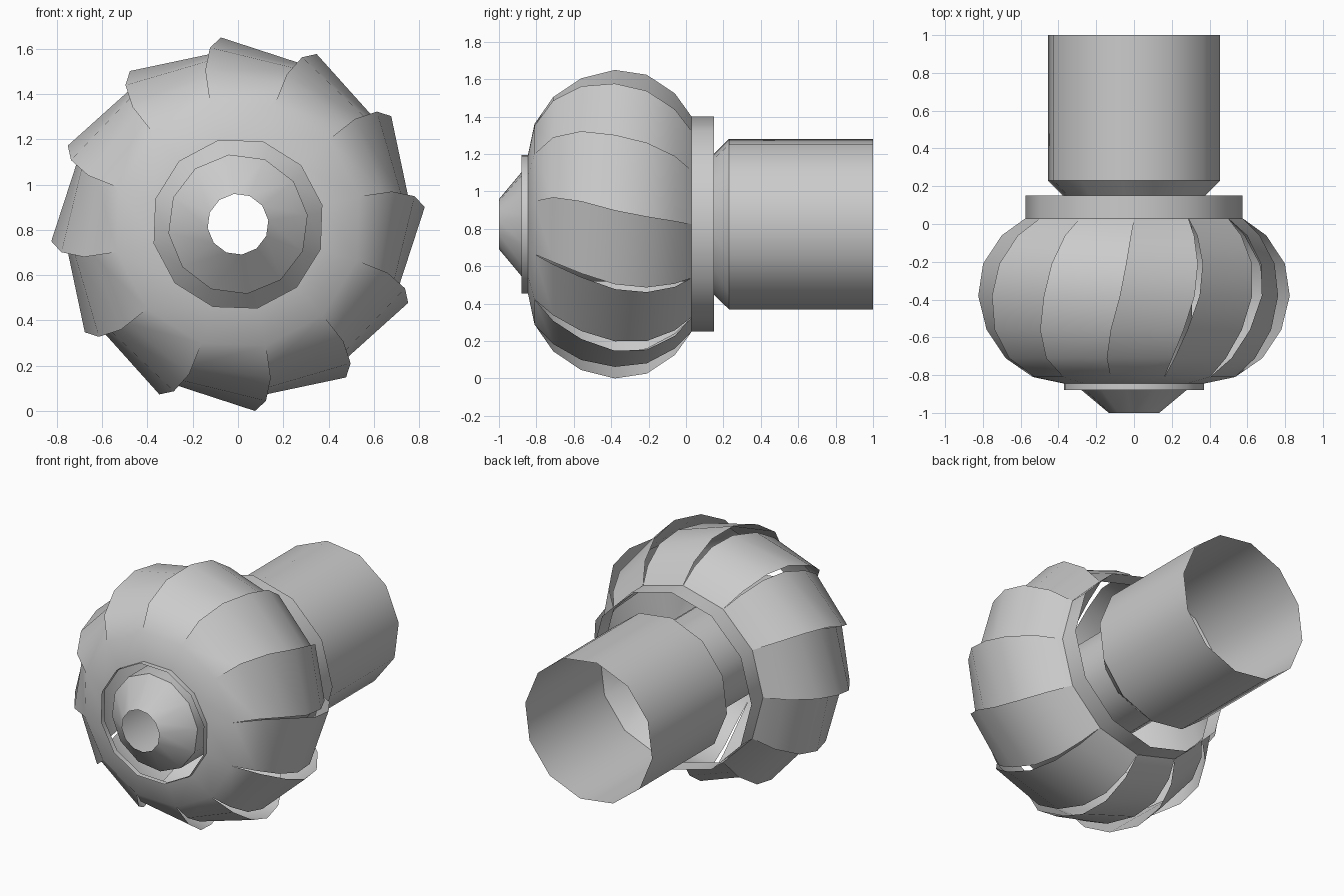
import bpy, bmesh
from math import radians, sin, cos

if "Cube" in bpy.data.objects:
    bpy.data.objects.remove(bpy.data.objects["Cube"])

CZ = 0.825   # height of the horizontal axis
N = 12       # number of vanes and sides


def at(y, r, deg):
    a = radians(deg)
    return (r * cos(a), y, CZ + r * sin(a))


def finish(bm, name, angle, recalc=False):
    bmesh.ops.remove_doubles(bm, verts=bm.verts, dist=0.0005)
    if recalc:
        bmesh.ops.recalc_face_normals(bm, faces=bm.faces)
    me = bpy.data.meshes.new(name)
    bm.to_mesh(me)
    bm.free()
    ob = bpy.data.objects.new(name, me)
    bpy.context.collection.objects.link(ob)
    bpy.ops.object.select_all(action='DESELECT')
    ob.select_set(True)
    bpy.context.view_layer.objects.active = ob
    bpy.ops.object.shade_smooth_by_angle(angle=radians(angle))
    return ob


def sheet(bm, left, right):
    """Strip of quads between two edge curves, facing away from the axis."""
    a = [bm.verts.new(p) for p in left]
    b = [bm.verts.new(p) for p in right]
    for i in range(len(a) - 1):
        bm.faces.new((a[i], b[i], b[i + 1], a[i + 1]))


def lathe(bm, prof, sides, twist):
    for k in range(sides):
        d = 360 / sides
        sheet(bm, [at(y, r, twist + (k + 1) * d) for y, r in prof],
              [at(y, r, twist + k * d) for y, r in prof])


# Twisted vanes: y, outer edge radius, inset of the tucked edge, twist angle
VANE = [(-0.81, 0.55, 0, 13), (-0.71, 0.695, 0.04, 12), (-0.56, 0.79, 0.055, 9),
        (-0.38, 0.828, 0.062, 5.2), (-0.21, 0.80, 0.055, 3),
        (-0.06, 0.70, 0.035, 1.4), (0.03, 0.575, 0, 0)]
bm = bmesh.new()
for k in range(N):
    a0 = k * 30
    sheet(bm, [at(y, r, a0 + t) for y, r, d, t in VANE],
          [at(y, r - d, a0 + t - 30) for y, r, d, t in VANE])
# Front cap with lip, and rear collar, joined to the vane ends
lathe(bm, [(-0.88, 0.38), (-0.845, 0.38), (-0.81, 0.55)], N, 13)
lathe(bm, [(0.03, 0.575), (0.15, 0.575)], N, 0)
finish(bm, "vaned_drum", 40)

# Inner tube: open nose cone, core, flared into the rear pipe
bm = bmesh.new()
lathe(bm, [(-1, 0.135), (-0.855, 0.31), (0.08, 0.31), (0.23, 0.46), (1, 0.46)], N, 7.5)
finish(bm, "inner_pipe", 35)
